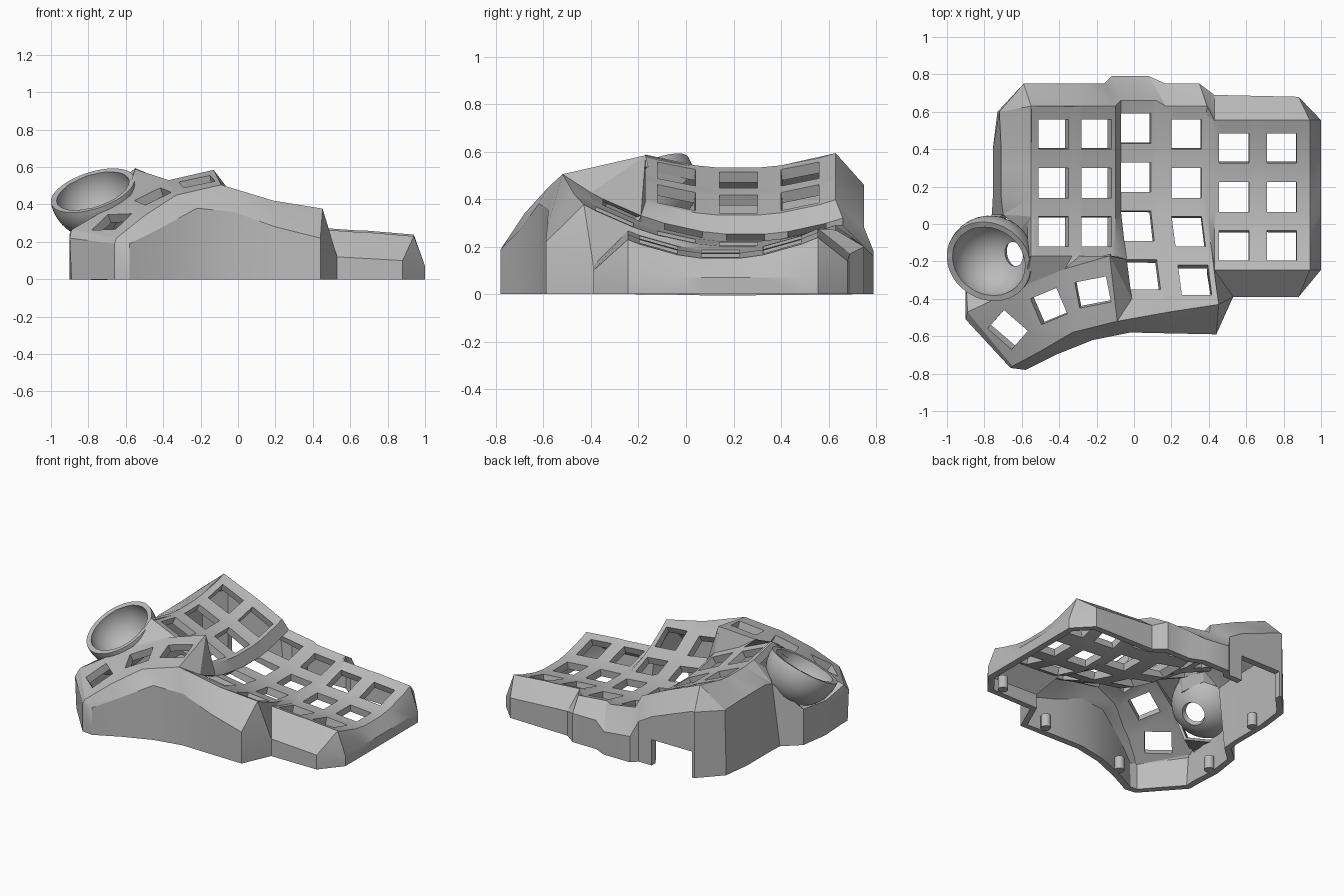
import bpy, bmesh, math
from mathutils import Vector

if "Cube" in bpy.data.objects:
    bpy.data.objects.remove(bpy.data.objects["Cube"])

grey = bpy.data.materials.new("matte grey")
grey.use_nodes = True
grey.diffuse_color = (0.5, 0.5, 0.5, 1)
grey.node_tree.nodes["Principled BSDF"].inputs["Base Color"].default_value = (0.5, 0.5, 0.5, 1)


def finish(name, bm, thickness=0, angle=25):
    """Turn a bmesh into an object, thicken it inwards and shade it."""
    mesh = bpy.data.meshes.new(name)
    bm.to_mesh(mesh)
    bm.free()
    mesh.materials.append(grey)
    ob = bpy.data.objects.new(name, mesh)
    bpy.context.scene.collection.objects.link(ob)
    bpy.ops.object.select_all(action='DESELECT')
    ob.select_set(True)
    bpy.context.view_layer.objects.active = ob
    if thickness:
        mod = ob.modifiers.new("Thickness", 'SOLIDIFY')
        mod.thickness = thickness
        mod.offset = -1
        bpy.ops.object.modifier_apply(modifier=mod.name)
    bpy.ops.object.shade_smooth_by_angle(angle=math.radians(angle))


def sheet(name, faces, thickness, ref):
    """Weld a list of point loops into a thick sheet facing away from ref."""
    bm = bmesh.new()
    seen = {}
    for loop in faces:
        verts = []
        for p in loop:
            key = tuple(round(c, 4) for c in p)
            if key not in seen:
                seen[key] = bm.verts.new(p)
            if seen[key] not in verts:
                verts.append(seen[key])
        if len(verts) > 2:
            bm.faces.new(verts)
    bmesh.ops.recalc_face_normals(bm, faces=bm.faces)
    bm.normal_update()
    out = sum(f.normal.dot(f.calc_center_median() - Vector(ref)) * f.calc_area() for f in bm.faces)
    if out < 0:
        bmesh.ops.reverse_faces(bm, faces=bm.faces)
    finish(name, bm, thickness)


# Key columns: left x, right x, hole centre x, left z, right z, middle y, rows, curvature
COLUMNS = [
    (-0.55, -0.33, -0.43, 0.53, 0.435, 0.22, 3, 0.38),
    (-0.29, -0.10, -0.20, 0.42, 0.33, 0.22, 3, 0.40),
    (-0.07, 0.12, 0.01, 0.25, 0.22, 0.25, 4, 0.42),
    (0.17, 0.39, 0.28, 0.22, 0.20, 0.22, 4, 0.42),
    (0.43, 0.64, 0.535, 0.185, 0.17, 0.145, 3, 0.54),
    (0.68, 0.94, 0.79, 0.17, 0.148, 0.145, 3, 0.54),
]
PITCH, HALF = 0.26, 0.08


def column_grid(xl, xr, c, zl, zr, mid, rows, curve):
    """Rows of four points across a curved column, from front to back."""
    ys = []
    for r in range(rows):
        y = mid + PITCH * (r + 2 - rows)
        ys += [y - HALF, y + HALF]
    ys = [ys[0] - 0.05] + ys + [ys[-1] + 0.07]
    grid = []
    for y in ys:
        shift = 0.13 * max(0, 0.05 - y) if rows == 4 else 0
        grid.append([Vector((x + shift, y, zl + (zr - zl) * (x - xl) / (xr - xl)
                             + curve * (y - mid) ** 2))
                     for x in (xl, c - HALF, c + HALF, xr)])
    return grid


G = [column_grid(*c) for c in COLUMNS]

# Main key plate with open switch holes and strips joining the columns
faces = []
for g in G:
    for i in range(len(g) - 1):
        for j in range(3):
            if not (j == 1 and i % 2 == 1):
                faces.append([g[i][j], g[i][j + 1], g[i + 1][j + 1], g[i + 1][j]])
for a, b in zip(G, G[1:]):
    n = min(len(a), len(b))
    for k in range(-n, -1):
        faces.append([a[k][3], b[k][0], b[k + 1][0], a[k + 1][3]])
faces.append([G[3][0][3], G[4][0][0], G[3][2][3], G[3][1][3]])
sheet("key_plate", faces, 0.05, (0, 0, -3))

# Thumb plate: back and front edge points, from right to left
BACK = [Vector(p) for p in ((-0.13, -0.17, 0.585), (-0.37, -0.24, 0.53),
                            (-0.60, -0.335, 0.435), (-0.89, -0.47, 0.265))]
FRONT = [Vector(p) for p in ((-0.09, -0.52, 0.505), (-0.33, -0.58, 0.45),
                             (-0.50, -0.68, 0.34), (-0.65, -0.76, 0.22))]
# Thumb holes: centre x, y, turn in degrees, half width, half depth
THUMB_HOLES = [(-0.22, -0.365, 11, 0.085, 0.07), (-0.455, -0.44, 23, 0.075, 0.075),
               (-0.675, -0.565, 49, 0.066, 0.085)]
faces = []
for k, (x, y, turn, w, d) in enumerate(THUMB_HOLES):
    outer = [BACK[k + 1], BACK[k], FRONT[k], FRONT[k + 1]]
    middle = sum(outer, Vector()) / 4
    normal = (outer[2] - outer[0]).cross(outer[3] - outer[1])
    ca, sa = math.cos(math.radians(turn)), math.sin(math.radians(turn))
    hole = []
    for u, v in ((-w, d), (w, d), (w, -d), (-w, -d)):
        hx, hy = x + u * ca - v * sa, y + u * sa + v * ca
        drop = normal.x * (hx - middle.x) + normal.y * (hy - middle.y)
        hole.append(Vector((hx, hy, middle.z - drop / normal.z)))
    for i in range(4):
        faces.append([outer[i - 1], outer[i], hole[i], hole[i - 1]])
sheet("thumb_plate", faces, 0.05, (0, 0, -3))

# Web between thumb plate and key columns, with a raised lip at the front
c1, c2, c3, c4, c5, c6 = G
lip = Vector((0.19, -0.47, 0.42))
front_fill = [[FRONT[0], c3[0][0], c3[0][3]], [FRONT[0], c3[0][3], lip],
              [lip, c3[0][3], c4[0][0]], [lip, c4[0][0], c4[0][3]]]
side_fill = [[BACK[0], FRONT[0], c3[0][0]], [BACK[0], c3[0][0], c3[1][0]],
             [BACK[0], c3[1][0], c3[2][0]], [BACK[0], c3[2][0], c2[0][3]]]
back_fill = [[c1[0][0], BACK[2], BACK[1], c1[0][3]], [c1[0][3], BACK[1], c2[0][0]],
             [c2[0][0], BACK[1], BACK[0], c2[0][3]]]
sheet("thumb_web", front_fill + side_fill + back_fill, 0.03, (0, 0, -3))

# Web around the ball socket
q, r = Vector((-0.61, -0.03, 0.465)), Vector((-0.55, -0.15, 0.42))
rim_left = Vector((-0.70, 0.05, 0.42))
sheet("socket_web", [[c1[2][0], rim_left, q], [c1[2][0], q, r, c1[0][0]],
                     [c1[0][0], r, BACK[2]]], 0.02, (0, 0, -3))
under_a, under_b = (-0.87, -0.05, 0.25), (-0.90, -0.25, 0.24)
sheet("socket_front_web", [[BACK[2], BACK[3], under_b, (-0.70, -0.32, 0.22)],
                           [BACK[3], (-0.9, -0.43, 0.22), under_b]], 0.02, (0, 0, -3))

# Case wall: plate edge point, outer shoulder point and, where it leans, foot
ring = [(row[3], (1.0, min(max(row[3].y, -0.27), 0.57), 0.07)) for row in c6]
ring += [
    (c6[-1][3], (0.88, 0.68, 0.14)),
    (c5[-1][0], (0.43, 0.69, 0.17)),
    (c4[-1][3], (0.35, 0.75, 0.20)),
    (c4[-1][0], (0.17, 0.75, 0.20)),
    (c3[-1][3], (0.08, 0.79, 0.16)),
    (c3[-1][0], (-0.12, 0.79, 0.18)),
    (c2[-1][3], (-0.16, 0.75, 0.28)),
    (c2[-1][0], (-0.26, 0.75, 0.34)),
    (c1[-1][0], (-0.57, 0.75, 0.46)),
    (c1[-1][0], (-0.59, 0.75, 0.46)),
    (c1[-1][0], (-0.72, 0.60, 0.45), (-0.73, 0.60)),
]
ring += [(c1[i][0], (-0.71, c1[i][0].y, 0.45), (-0.755, c1[i][0].y)) for i in (5, 4, 3)]
ring += [
    (c1[2][0], rim_left, (-0.76, 0.05)),
    (None, under_a),
    (None, under_b),
    (BACK[3], (-0.90, -0.43, 0.22), (-0.89, -0.43)),
    (BACK[3], (-0.90, -0.51, 0.22), (-0.89, -0.51)),
    (FRONT[3], (-0.66, -0.77, 0.19)),
    (FRONT[3], (-0.58, -0.78, 0.19)),
    (FRONT[2], (-0.42, -0.70, 0.27)),
    (FRONT[1], (-0.22, -0.62, 0.38)),
    (FRONT[0], (-0.02, -0.58, 0.36)),
    (lip, (0.20, -0.585, 0.28)),
    (c4[0][3], (0.44, -0.59, 0.22)),
    (c5[0][0], (0.53, -0.39, 0.12)),
    (c6[0][3], (0.88, -0.39, 0.10)),
]
ring = [(e + (e[1][:2],))[:3] for e in ring]
faces = []
for (in_a, a, foot_a), (in_b, b, foot_b) in zip(ring, ring[1:] + ring[:1]):
    if in_a and in_b:
        faces.append([in_a, a, b])
        faces.append([in_a, b, in_b])
    # The connector opening leaves the back wall short of the ground
    floor = 0.18 if (a[0], b[0]) == (-0.26, -0.57) else 0
    faces.append([a, (*foot_a, floor), (*foot_b, floor), b])
sheet("case_wall", faces, 0.045, (0, 0.1, 0))

# Ball socket: tilted bowl with a round sensor hole at the sphere's pole
bm = bmesh.new()
bmesh.ops.create_uvsphere(bm, u_segments=40, v_segments=28, radius=0.235)
bmesh.ops.delete(bm, geom=[v for v in bm.verts if v.co.z > 0.223], context='VERTS')
hole_dir = Vector((0.66, 0.15, -0.72)).normalized()
bmesh.ops.rotate(bm, verts=bm.verts, cent=(0, 0, 0),
                 matrix=Vector((0, 0, 1)).rotation_difference(hole_dir).to_matrix())
tilt = Vector((-0.28, -0.42, 0.86)).normalized()
bmesh.ops.bisect_plane(bm, geom=bm.verts[:] + bm.edges[:] + bm.faces[:],
                       plane_co=tilt * 0.025, plane_no=tilt, clear_outer=True)
bmesh.ops.translate(bm, verts=bm.verts, vec=(-0.77, -0.19, 0.453))
bm.normal_update()
finish("ball_socket", bm, 0.032, 35)

# Screw posts standing inside the wall
for n, (x, y) in enumerate([(0.82, -0.31), (0.3, -0.51), (-0.4, -0.62), (-0.69, 0.34),
                            (0.0, 0.71), (-0.83, -0.25)]):
    bm = bmesh.new()
    bmesh.ops.create_cone(bm, cap_ends=True, segments=16, radius1=0.032, radius2=0.032, depth=0.09)
    bmesh.ops.translate(bm, verts=bm.verts, vec=(x, y, 0.045))
    finish("screw_post_%d" % (n + 1), bm)
